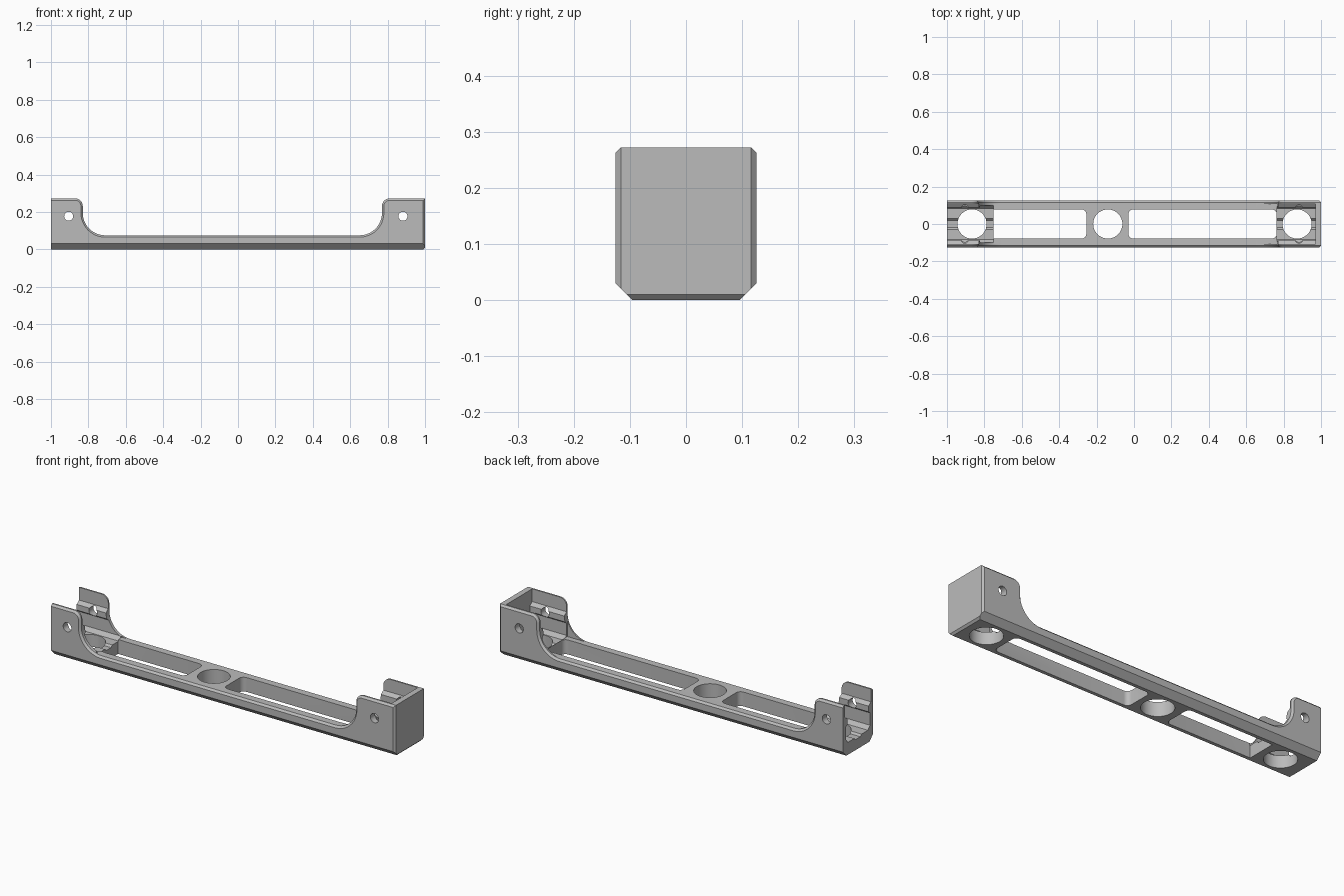
import bpy, bmesh, math
from mathutils import Vector

if "Cube" in bpy.data.objects:
    bpy.data.objects.remove(bpy.data.objects["Cube"], do_unlink=True)

grey = bpy.data.materials.new("plain_grey")
grey.use_nodes = True
COLOUR = (0.5, 0.5, 0.5, 1)
grey.diffuse_color = COLOUR
grey.node_tree.nodes["Principled BSDF"].inputs["Base Color"].default_value = COLOUR

HALF_W, TOP, RAIL, EDGE = 0.126, 0.272, 0.075, 0.01


def prism(name, points, axis, start, end, edge_rule=None):
    """Extrude a 2D outline along an axis; bevel the edges that pass edge_rule."""
    place = {"x": lambda p, t: (t, p[0], p[1]),
             "y": lambda p, t: (p[0], t, p[1]),
             "z": lambda p, t: (p[0], p[1], t)}[axis]
    bm = bmesh.new()
    a = [bm.verts.new(place(p, start)) for p in points]
    b = [bm.verts.new(place(p, end)) for p in points]
    bm.faces.new(a)
    bm.faces.new(b)
    for i in range(len(a)):
        j = (i + 1) % len(a)
        bm.faces.new((a[i], a[j], b[j], b[i]))
    bmesh.ops.recalc_face_normals(bm, faces=bm.faces[:])
    if edge_rule:
        bmesh.ops.bevel(bm, geom=[e for e in bm.edges if edge_rule(e)],
                        offset=EDGE, segments=1, affect="EDGES")
    mesh = bpy.data.meshes.new(name)
    bm.to_mesh(mesh)
    bm.free()
    mesh.materials.append(grey)
    ob = bpy.data.objects.new(name, mesh)
    bpy.context.collection.objects.link(ob)
    return ob


def arc(cx, cz, r, a0, a1, steps=12):
    angles = [math.radians(a0 + (a1 - a0) * i / steps) for i in range(steps + 1)]
    return [(cx + r * math.cos(a), cz + r * math.sin(a)) for a in angles]


def circle(cx, cz, r):
    return arc(cx, cz, r, 0, 360, 48)[:-1]


def rounded_slot(x0, x1, h, r, r_left):
    pts = []
    for x, y, a, rad in ((x1, h, 0, r), (x0, h, 90, r_left),
                         (x0, -h, 180, r_left), (x1, -h, 270, r)):
        cx = x - rad if x == x1 else x + rad
        cy = y - math.copysign(rad, y)
        pts += arc(cx, cy, rad, a, a + 90, 6) if rad else [(x, y)]
    return pts


# Side outline: two raised ends joined by a low rail
outline = [(-1, 0), (1 - EDGE, 0), (1, EDGE), (1, TOP)]
outline += arc(0.81, TOP - 0.04, 0.04, 90, 180)
outline += arc(0.65, RAIL + 0.12, 0.12, 0, -90)
outline += arc(-0.71, RAIL + 0.12, 0.12, 270, 180)
outline += arc(-0.87, TOP - 0.04, 0.04, 0, 90)
outline += [(-1, TOP)]


def outer_rim(e):
    p, q = (v.co for v in e.verts)
    mid = (p + q) / 2
    return abs(p.y - q.y) < 1e-5 and mid.z > 0.02 and mid.x > -0.999


body = prism("bracket_body", outline, "y", -HALF_W, HALF_W, outer_rim)
cutters = []

# Lower long chamfers
for s in (-1, 1):
    tri = [(s * 0.086, -0.01), (s * 0.146, -0.01), (s * 0.146, 0.05)]
    cutters.append(prism("lower_chamfer_cutter", tri, "x", -1.1, 1.1))

# End pockets with a grooved floor and a grip rail on each wall
half = [(0.02, 0.055), (0.03, 0.065), (0.083, 0.065), (0.1, 0.085), (0.1, 0.15),
        (0.088, 0.16), (0.088, 0.19), (0.108, 0.205), (0.108, 0.4)]
section = half + [(-y, z) for y, z in reversed(half)]
for x0, x1 in ((-1.1, -0.75), (0.765, 0.97)):
    cutters.append(prism("pocket_cutter", section, "x", x0, x1))

# Open space between the curved cheeks
for x0, x1 in ((-0.751, -0.6), (0.6, 0.766)):
    box = [(-0.108, RAIL + 0.001), (0.108, RAIL + 0.001), (0.108, 0.4), (-0.108, 0.4)]
    cutters.append(prism("cheek_gap_cutter", box, "x", x0, x1))

# Floor slots and round openings
for x0, x1, r_left in ((-0.752, -0.255, 0), (-0.03, 0.763, 0.025)):
    cutters.append(prism("slot_cutter", rounded_slot(x0, x1, 0.078, 0.025, r_left),
                         "z", -0.1, 0.2))
for x in (-0.866, -0.14, 0.872):
    cutters.append(prism("floor_hole_cutter", circle(x, 0, 0.078), "z", -0.1, 0.15))

# Pin holes through the cheeks
for x in (-0.905, 0.882):
    cutters.append(prism("pin_hole_cutter", circle(x, 0.177, 0.024), "y", -0.3, 0.3))

bpy.context.view_layer.objects.active = body
for c in cutters:
    c.hide_render = True
    mod = body.modifiers.new("cut", "BOOLEAN")
    mod.operation = "DIFFERENCE"
    mod.solver = "EXACT"
    mod.object = c
    bpy.ops.object.modifier_apply(modifier=mod.name)
for c in cutters:
    bpy.data.objects.remove(c, do_unlink=True)

bpy.ops.object.select_all(action="DESELECT")
body.select_set(True)
bpy.ops.object.shade_smooth_by_angle(angle=math.radians(25))
